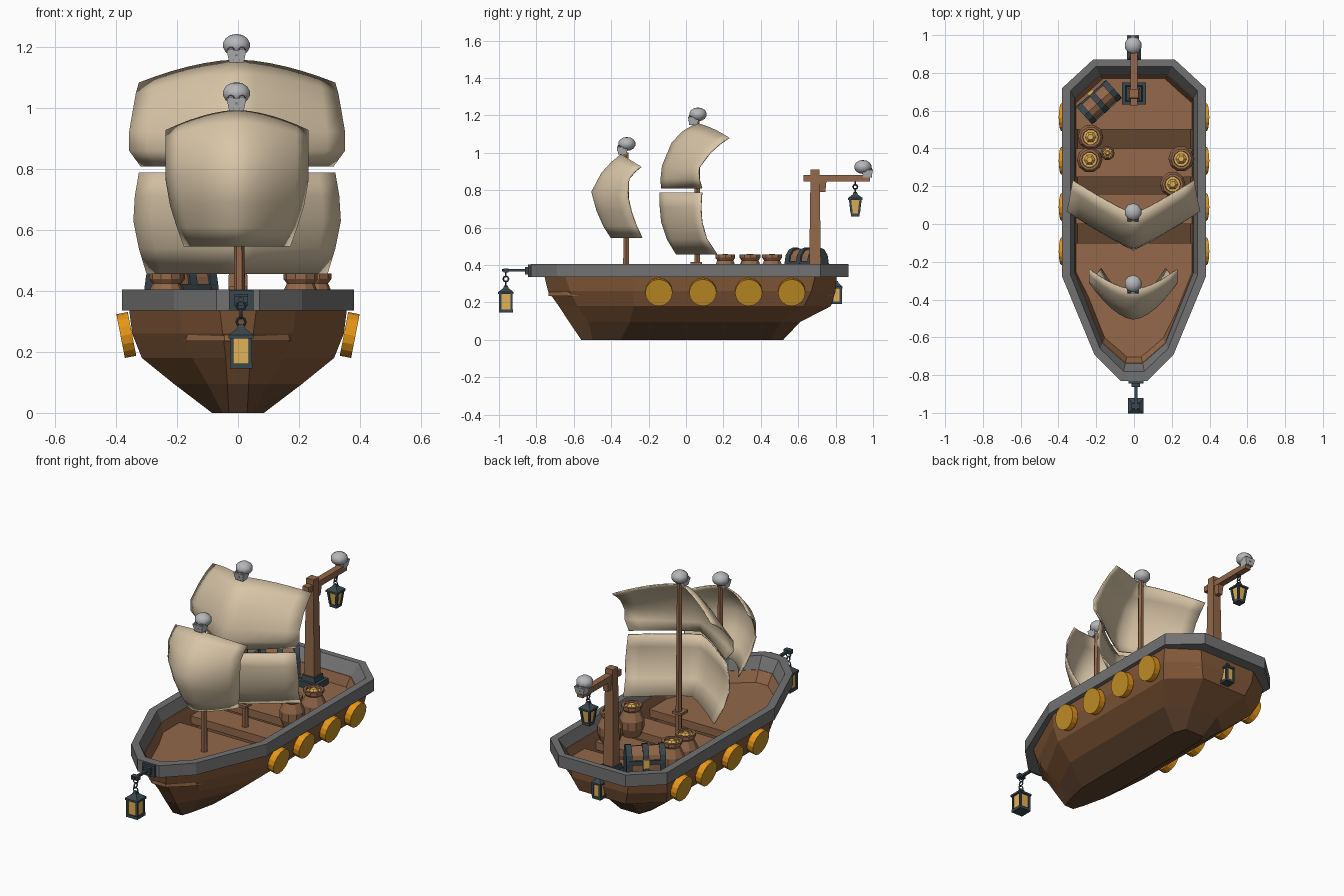
import bpy, bmesh, math
from mathutils import Matrix, Vector

if "Cube" in bpy.data.objects:
    bpy.data.objects.remove(bpy.data.objects["Cube"])


def lin(c):
    c /= 255
    return c / 12.92 if c <= 0.04045 else ((c + 0.055) / 1.055) ** 2.4


def material(name, r, g, b):
    m = bpy.data.materials.new(name)
    m.diffuse_color = (lin(r), lin(g), lin(b), 1)
    m.use_nodes = True
    m.node_tree.nodes["Principled BSDF"].inputs["Base Color"].default_value = m.diffuse_color
    return m


WOOD = material("deck wood", 147, 104, 74)
HULL = material("hull wood", 132, 89, 57)
DARK = material("dark planks", 98, 69, 48)
GRAY = material("gray rim", 114, 114, 115)
BONE = material("bone gray", 182, 183, 186)
IRON = material("dark iron", 58, 71, 78)
SAIL = material("sail cloth", 217, 198, 168)
GLOW = material("lamp yellow", 226, 178, 88)
GOLD = material("shield edge orange", 230, 150, 22)
FACE = material("shield face gold", 196, 144, 38)


def make(name, verts, faces, mats, idx=None, smooth=0):
    me = bpy.data.meshes.new(name)
    me.from_pydata([tuple(v) for v in verts], [], faces)
    for m in mats:
        me.materials.append(m)
    if idx:
        me.polygons.foreach_set("material_index", idx)
    bm = bmesh.new()
    bm.from_mesh(me)
    bmesh.ops.recalc_face_normals(bm, faces=bm.faces)
    bm.to_mesh(me)
    bm.free()
    ob = bpy.data.objects.new(name, me)
    bpy.context.collection.objects.link(ob)
    if smooth:
        bpy.ops.object.select_all(action='DESELECT')
        ob.select_set(True)
        bpy.context.view_layer.objects.active = ob
        bpy.ops.object.shade_smooth_by_angle(angle=math.radians(smooth))
    return ob


def loft(name, rings, mat, bands=None, wrap=False, smooth=0):
    """Skin a list of equal rings; bands = material per band, then first cap, last cap."""
    n, k = len(rings[0]), len(rings)
    verts = [p for r in rings for p in r]
    faces, fm = [], []
    bands = bands or [mat] * (k + 1)
    mats = list(dict.fromkeys(bands))
    for i in range(k if wrap else k - 1):
        a, b = i * n, ((i + 1) % k) * n
        for j in range(n):
            q = (j + 1) % n
            faces.append((a + j, a + q, b + q, b + j))
            fm.append(mats.index(bands[i]))
    if not wrap:
        faces += [tuple(reversed(range(n))), tuple(range((k - 1) * n, k * n))]
        fm += [mats.index(bands[-2]), mats.index(bands[-1])]
    return make(name, verts, faces, mats, fm, smooth)


def rect(x, y, z, hx, hy):
    return [(x - hx, y - hy, z), (x + hx, y - hy, z), (x + hx, y + hy, z), (x - hx, y + hy, z)]


def box(name, x, y, z0, z1, hx, hy, mat, top=1.0):
    return loft(name, [rect(x, y, z0, hx, hy), rect(x, y, z1, hx * top, hy * top)], mat)


def circle(x, y, z, r, n=8):
    return [(x + r * math.cos(2 * math.pi * i / n), y + r * math.sin(2 * math.pi * i / n), z) for i in range(n)]


def outline(z, half):
    return [(x, y, z) for x, y in half] + [(-x, y, z) for x, y in reversed(half)]


# Hull shell: outside from keel up, then inside down to the sunken floor
inner = [(.055, -.78), (.18, -.66), (.337, -.27), (.337, .705), (.2, .835)]
deck_line = [(.045, -.735), (.165, -.63), (.312, -.26), (.312, .665), (.18, .785)]
floor = [(.03, -.66), (.14, -.57), (.3, -.25), (.3, .61), (.14, .75)]
hull = [
    outline(0, [(.03, -.56), (.05, -.5), (.085, -.35), (.085, .45), (.06, .52)]),
    outline(.095, [(.035, -.625), (.1, -.52), (.21, -.3), (.21, .51), (.09, .61)]),
    outline(.18, [(.04, -.68), (.15, -.58), (.315, -.28), (.315, .63), (.15, .775)]),
    outline(.26, [(.05, -.738), (.18, -.62), (.347, -.28), (.347, .67), (.18, .80)]),
    outline(.34, [(.06, -.757), (.19, -.645), (.357, -.27), (.357, .69), (.19, .805)]),
    outline(.34, deck_line), outline(.2, floor)]
loft("hull", hull, HULL, [DARK, HULL, HULL, HULL, WOOD, WOOD, DARK, DARK])

# Gray rim around the hull
outer = [(.07, -.83), (.21, -.69), (.38, -.28), (.38, .72), (.217, .87)]
loft("rim", [outline(.335, outer), outline(.405, outer), outline(.405, inner), outline(.335, deck_line)],
     GRAY, wrap=True)

# Deck sections with gaps between them
for i, (y0, y1) in enumerate([(-1, -.1), (0, .16), (.25, .4), (.5, 1)]):
    ob = loft("deck_section_%d" % i, [outline(.235, deck_line), outline(.28, deck_line)], WOOD)
    bm = bmesh.new()
    bm.from_mesh(ob.data)
    for y, s in ((y0, -1), (y1, 1)):
        bmesh.ops.bisect_plane(bm, geom=bm.verts[:] + bm.edges[:] + bm.faces[:], plane_co=(0, y, 0),
                               plane_no=(0, s, 0), clear_outer=True)
    bmesh.ops.holes_fill(bm, edges=[e for e in bm.edges if e.is_boundary])
    bmesh.ops.recalc_face_normals(bm, faces=bm.faces)
    bm.to_mesh(ob.data)
    bm.free()

# Round shields on both sides, leaning with the hull
for side in (-1, 1):
    for i, y in enumerate((-.145, .09, .335, .565)):
        ob = loft("shield", [circle(0, 0, -.02, .073, 16), circle(0, 0, .018, .073, 16)], GOLD,
                  [GOLD, GOLD, FACE])
        ob.matrix_world = (Matrix.Translation((side * .367, y, .255))
                           @ Matrix.Rotation(side * math.radians(101), 4, 'Y'))

# Masts
for name, y, top in (("front_mast", -.32, 1.0), ("main_mast", .06, 1.17)):
    loft(name, [circle(.006, y, .22, .019, 6), circle(.0, y, top, .015, 6)], WOOD)
box("main_mast_collar", 0, .055, .4, .415, .03, .03, WOOD)


# Sails: rows of (centre z, edge z, edge x, centre y, edge y)
def sail(name, rows, power, n=12):
    verts, faces = [], []
    for zc, ze, xe, yc, ye in rows:
        for i in range(n + 1):
            u = 2 * i / n - 1
            t = abs(u) ** power
            verts.append((xe * u - .003, yc + (ye - yc) * t, zc + (ze - zc) * abs(u) ** 1.7))
    for r in range(len(rows) - 1):
        for i in range(n):
            a = r * (n + 1) + i
            faces.append((a, a + 1, a + n + 2, a + n + 1))
    ob = make(name, verts, faces, [SAIL], smooth=60)
    mod = ob.modifiers.new("cloth", 'SOLIDIFY')
    mod.thickness, mod.offset = .007, 0


sail("main_sail_upper", [(.808, .81, .315, -.13, .085), (.86, .86, .352, -.133, .07), (.93, .92, .352, -.125, .07),
                         (1.05, 1.0, .338, -.075, .13), (1.11, 1.045, .33, -.02, .18),
                         (1.155, 1.08, .32, .055, .23)], 1.15)
sail("main_sail_lower", [(.457, .457, .295, -.05, .165), (.54, .54, .32, -.1, .11), (.63, .63, .338, -.13, .085),
                         (.71, .71, .333, -.137, .08), (.787, .787, .32, -.138, .085)], 1.15)
sail("front_sail", [(.547, .547, .172, -.4, -.235), (.61, .61, .195, -.44, -.265), (.69, .68, .217, -.475, -.29),
                    (.79, .765, .232, -.503, -.31), (.89, .86, .232, -.45, -.305),
                    (.95, .9, .232, -.395, -.27), (.99, .925, .232, -.345, -.24)], 1.7)


# Skulls: cranium, cheek and jaw block, sockets, nose and teeth lines
def skull(name, y, z, facing):
    def blob(part, dx, dy, dz, sx, sy, sz, mat, seg=10, rings=7):
        bpy.ops.mesh.primitive_uv_sphere_add(segments=seg, ring_count=rings, radius=1,
                                             location=(-.005 + dx, y + facing * dy, z + dz))
        ob = bpy.context.object
        ob.name = name + "_" + part
        ob.scale = (sx, sy, sz)
        ob.data.materials.append(mat)
        bpy.ops.object.shade_smooth_by_angle(angle=math.radians(35))
    blob("cranium", 0, -.004, .01, .047, .047, .037, BONE)
    box(name + "_jaw", -.005, y + facing * .02, z - .047, z - .005, .024, .022, BONE, 1.35)
    for s in (-1, 1):
        blob("socket", s * .018, .039, -.006, .012, .008, .011, GRAY, 8, 5)
        box(name + "_tooth_gap", -.005 + s * .009, y + facing * .041, z - .046, z - .032, .0015, .003, GRAY)
    box(name + "_nose", -.005, y + facing * .045, z - .026, z - .015, .005, .004, GRAY, .3)


skull("front_skull", -.32, 1.037, -1)
skull("main_skull", .06, 1.195, -1)
skull("stern_skull", .95, .914, 1)

# Stern post with arm, brace and iron foot
box("post_foot", 0, .69, .28, .315, .063, .058, IRON)
box("post_foot_step", 0, .69, .315, .345, .045, .042, IRON, .9)
box("stern_post", 0, .69, .33, .91, .032, .032, WOOD, .75)
box("stern_arm", 0, .805, .845, .88, .019, .178, WOOD)
box("arm_brace", 0, .725, .79, .85, .014, .02, WOOD, 1.3)


# Lanterns
def lantern(name, x, y, z0, h, w, taper=1.0):
    zb, zt = z0 + .12 * h, z0 + .68 * h
    b, t = w * .82 * taper, w * .82
    box(name + "_base", x, y, z0, zb, w * taper, w * taper, IRON)
    box(name + "_glass", x, y, zb, zt, b, b, GLOW, t / b)
    for sx in (-1, 1):
        for sy in (-1, 1):
            loft(name + "_bar", [rect(x + sx * b, y + sy * b, zb, .006, .006),
                                 rect(x + sx * t, y + sy * t, zt, .006, .006)], IRON)
    loft(name + "_cap", [rect(x, y, zt, w * 1.12, w * 1.12), rect(x, y, zt + .08 * h, w * 1.12, w * 1.12),
                         rect(x, y, z0 + .9 * h, w * .4, w * .4), rect(x, y, z0 + h, w * .25, w * .25)], IRON)


def chain(name, x, y, z0, z1, n):
    step = (z1 - z0) / n
    for i in range(n):
        bpy.ops.mesh.primitive_torus_add(major_segments=8, minor_segments=4, major_radius=step * .55,
                                         minor_radius=.0045, location=(x, y, z0 + step * (i + .5)),
                                         rotation=(math.pi / 2, 0, i % 2 * math.pi / 2))
        bpy.context.object.name = name
        bpy.context.object.data.materials.append(IRON)


lantern("bow_lantern", .01, -.963, .145, .145, .037)
chain("bow_chain", .01, -.963, .285, .365, 3)
box("bow_rod", .01, -.915, .365, .378, .008, .07, IRON)
box("bow_rod_tip", .01, -.963, .36, .382, .022, .014, IRON)
box("bow_plate", .01, -.835, .335, .402, .04, .01, IRON)
box("bow_plate_boss", .01, -.85, .35, .39, .022, .012, IRON)
lantern("arm_lantern", 0, .905, .66, .13, .034, .7)
chain("arm_chain", 0, .905, .785, .85, 3)
lantern("stern_lantern", 0, .805, .19, .125, .028)

# Clay-like wooden pots filled with gold
profile = [(.05, .0), (.068, .05), (.068, .095), (.045, .145), (.056, .16), (.056, .177), (.042, .177), (.04, .165)]
for i, (x, y, s, sz) in enumerate([(-.23, .46, 1, 1), (-.235, .34, 1, 1), (.25, .345, 1, 1), (.205, .21, 1, 1),
                                   (-.14, .375, .55, .55)]):
    loft("pot_%d" % i, [circle(x, y, .279 + z * sz, r * s, 10) for r, z in profile], WOOD,
         [WOOD] * 8 + [GLOW])
    loft("pot_gold_%d" % i, [circle(x, y, .279 + .16 * sz, .034 * s, 6), circle(x, y, .279 + .18 * sz, .016 * s, 6)],
         GLOW)


# Chest: arched section swept along its length, with iron bands
def arch(u, grow):
    pts = [(-.055 - grow, 0), (.055 + grow, 0)]
    pts += [((.055 + grow) * math.cos(a), .13 + (.075 + grow) * math.sin(a))
            for a in (math.pi * i / 6 for i in range(7))]
    return [(u, v, z) for v, z in pts]


place = Matrix.Translation((-.185, .645, .28)) @ Matrix.Rotation(math.radians(42), 4, 'Z')
loft("chest", [arch(-.1, 0), arch(.1, 0)], WOOD).matrix_world = place
for u in (-.09, 0, .09):
    loft("chest_band", [arch(u - .016, .009), arch(u + .016, .009)], IRON).matrix_world = place
for v in (-.057, .057):
    box("chest_strip", 0, v, .118, .142, .1, .006, IRON).matrix_world = place
box("chest_lock", 0, .068, .1, .15, .018, .008, GLOW).matrix_world = place
